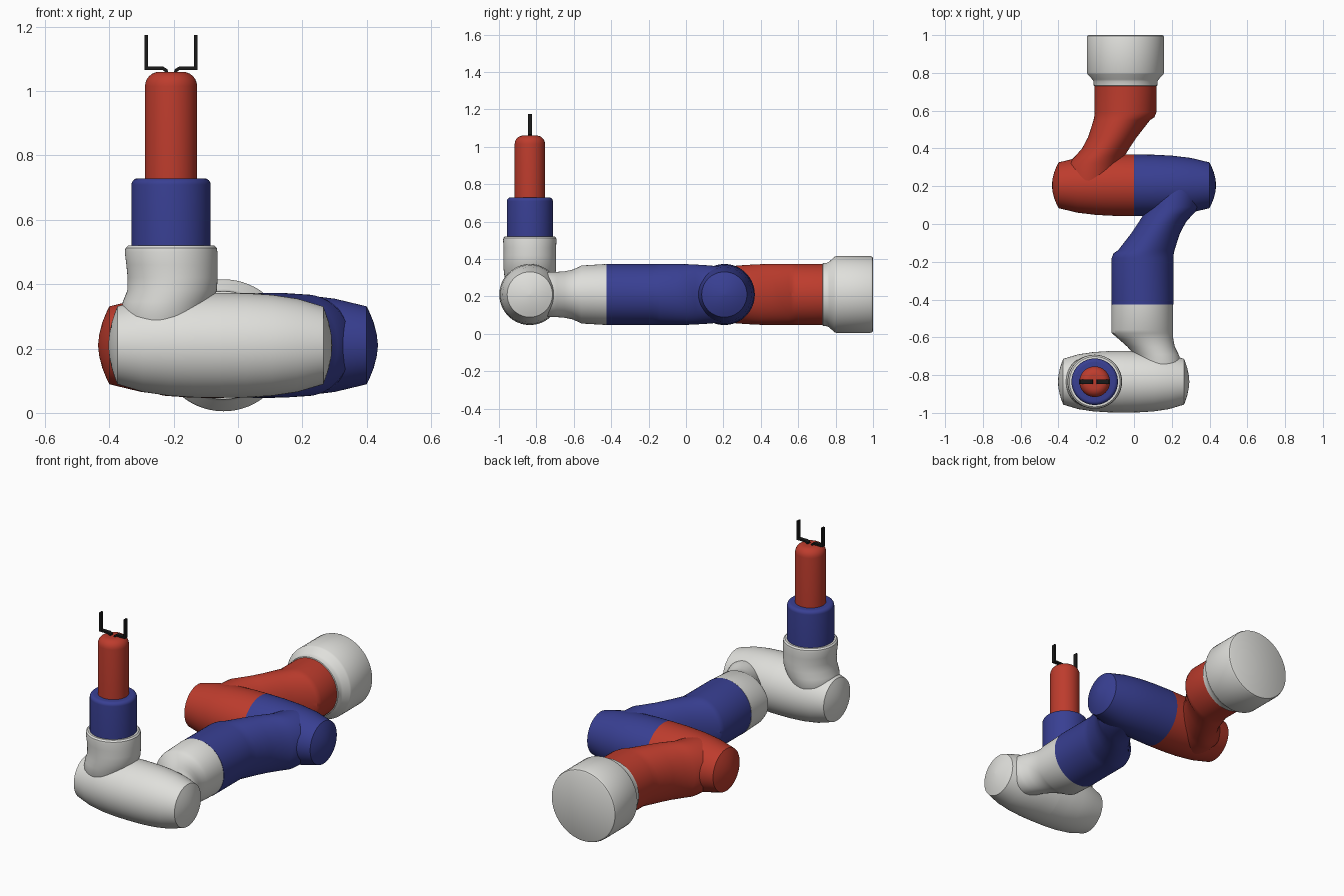
import bpy, bmesh, math
from mathutils import Vector

cube = bpy.data.objects.get("Cube")
if cube:
    bpy.data.objects.remove(cube, do_unlink=True)


def material(name, rgb):
    mat = bpy.data.materials.new(name)
    mat.use_nodes = True
    mat.diffuse_color = (*rgb, 1)
    mat.node_tree.nodes["Principled BSDF"].inputs["Base Color"].default_value = (*rgb, 1)
    return mat


RED = material("arm red", (0.51, 0.045, 0.026))
BLUE = material("arm blue", (0.04, 0.05, 0.29))
WHITE = material("shell white", (0.74, 0.74, 0.71))
BLACK = material("gripper black", (0.01, 0.01, 0.01))

SEGMENTS = 64
ARM_Z = 0.21      # height of the horizontal arm axis
RADIUS = 0.163    # main tube radius
ELBOW_Y = 0.205
WRIST_Y = -0.835
HAND_X = -0.208


def finish(name, bm, mat):
    bmesh.ops.recalc_face_normals(bm, faces=bm.faces)
    mesh = bpy.data.meshes.new(name)
    bm.to_mesh(mesh)
    bm.free()
    mesh.materials.append(mat)
    obj = bpy.data.objects.new(name, mesh)
    bpy.context.collection.objects.link(obj)
    return obj


def loft(name, mat, place, rings):
    """Skin elliptical rings (t, centre, half width, half depth); place maps (t, a, b) to space."""
    bm = bmesh.new()
    loops = []
    for t, centre, wide, deep in rings:
        loop = []
        for i in range(SEGMENTS):
            ang = math.tau * i / SEGMENTS
            loop.append(bm.verts.new(place(t, centre + wide * math.cos(ang), deep * math.sin(ang))))
        loops.append(loop)
    for low, high in zip(loops, loops[1:]):
        for i in range(SEGMENTS):
            j = (i + 1) % SEGMENTS
            bm.faces.new((low[i], low[j], high[j], high[i]))
    bm.faces.new(loops[0])
    bm.faces.new(loops[-1])
    obj = finish(name, bm, mat)
    bpy.ops.object.select_all(action="DESELECT")
    obj.select_set(True)
    bpy.context.view_layer.objects.active = obj
    bpy.ops.object.shade_smooth_by_angle(angle=math.radians(35))
    return obj


def along_y(t, a, b):
    return Vector((a, t, ARM_Z + b))


def along_z(t, a, b):
    return Vector((a, WRIST_Y + b, t))


def turned(centre, profile):
    return [(t, centre, r, r) for t, r in profile]


def sided(rows):
    """Rows of (t, left edge, right edge, half depth)."""
    return [(t, (lo + hi) / 2, (hi - lo) / 2, deep) for t, lo, hi, deep in rows]


# Barrel joints: each half swells at the middle and ends in a shallow dome
BARREL = [(0, RADIUS), (0.1, 0.162), (0.2, 0.157), (0.3, 0.145), (0.4, 0.121),
          (0.41, 0.1), (0.422, 0.07), (0.431, 0.035), (0.435, 0.001)]


def barrel_half(name, mat, x, y, side, scale):
    def place(t, a, b):
        return Vector((x + side * scale * t, y + a, ARM_Z + b))
    loft(name, mat, place, turned(0, BARREL))


barrel_half("elbow_right_half", RED, 0, ELBOW_Y, -1, 1)
barrel_half("elbow_left_half", BLUE, 0, ELBOW_Y, 1, 1)
barrel_half("wrist_right_half", WHITE, -0.055, WRIST_Y, -1, 0.8)
barrel_half("wrist_left_half", WHITE, -0.055, WRIST_Y, 1, 0.8)

# Round mounting base
loft("base", WHITE, along_y, turned(-0.045, [
    (0.73, RADIUS), (0.732, 0.168), (0.755, 0.17), (0.765, 0.175), (0.793, 0.201),
    (0.802, 0.205), (0.985, 0.205), (0.996, 0.201), (1, 0.194)]))

# Offset links: a straight collar that bends sideways into the elbow
BEND = [(0.59, -0.208, 0.118, RADIUS), (0.565, -0.211, 0.108, RADIUS),
        (0.55, -0.214, 0.085, RADIUS), (0.46, -0.243, 0.015, RADIUS),
        (0.4, -0.275, -0.025, 0.162), (0.36, -0.31, -0.05, 0.16),
        (0.32, -0.35, -0.07, 0.158), (0.22, -0.37, -0.09, 0.15)]


def link(name, mat, end, place):
    loft(name, mat, place, sided([(end, -0.208, 0.118, RADIUS)] + BEND))


def half_turn(t, a, b):
    return along_y(2 * ELBOW_Y - t, -a, b)


link("upper_link", RED, 0.735, along_y)
link("fore_link", BLUE, 0.835, half_turn)

# White wrist link necks down as it enters the wrist barrel
loft("wrist_link", WHITE, along_y, sided([
    (-0.425, -0.12, 0.206, RADIUS), (-0.56, -0.12, 0.206, 0.155),
    (-0.578, -0.118, 0.206, 0.145), (-0.61, -0.08, 0.208, 0.132),
    (-0.65, -0.035, 0.216, 0.124), (-0.69, 0, 0.236, 0.121),
    (-0.73, 0.02, 0.252, 0.12), (-0.8, 0.03, 0.25, 0.11)]))

# Upright hand socket with a rounded rim
loft("hand_socket", WHITE, along_z, sided([
    (0.23, -0.345, -0.13, 0.11), (0.3, -0.365, -0.1, 0.135),
    (0.345, -0.358, -0.08, 0.14), (0.38, -0.344, -0.066, 0.14),
    (0.42, -0.343, -0.063, 0.14), (0.46, -0.347, -0.063, 0.14),
    (0.5, -0.352, -0.064, 0.143), (0.512, -0.35, -0.066, 0.141),
    (0.52, -0.342, -0.074, 0.133)]))


def capped_column(name, mat, bottom, top, radius, bevel):
    profile = [(bottom, radius)]
    for i in range(7):
        ang = math.pi / 2 * i / 6
        profile.append((top - bevel + bevel * math.sin(ang), radius - bevel + bevel * math.cos(ang)))
    loft(name, mat, along_z, turned(HAND_X, profile))


capped_column("hand_sleeve", BLUE, 0.5, 0.729, 0.123, 0.02)
capped_column("hand_core", RED, 0.7, 1.06, 0.081, 0.045)

# Gripper fingers: bent flat strips, mirrored about the hand axis
FINGER = [(0.013, 1.055), (0.016, 1.065), (0.026, 1.071), (0.077, 1.071), (0.077, 1.175)]
for side, label in ((-1, "right"), (1, "left")):
    bm = bmesh.new()
    rails = [[bm.verts.new((HAND_X + side * x, WRIST_Y + depth, z)) for x, z in FINGER]
             for depth in (-0.011, 0.011)]
    for i in range(len(FINGER) - 1):
        bm.faces.new((rails[0][i], rails[0][i + 1], rails[1][i + 1], rails[1][i]))
    finger = finish("gripper_finger_" + label, bm, BLACK)
    solid = finger.modifiers.new("thickness", "SOLIDIFY")
    solid.thickness = 0.01
    solid.offset = 0
    solid.use_even_offset = True
